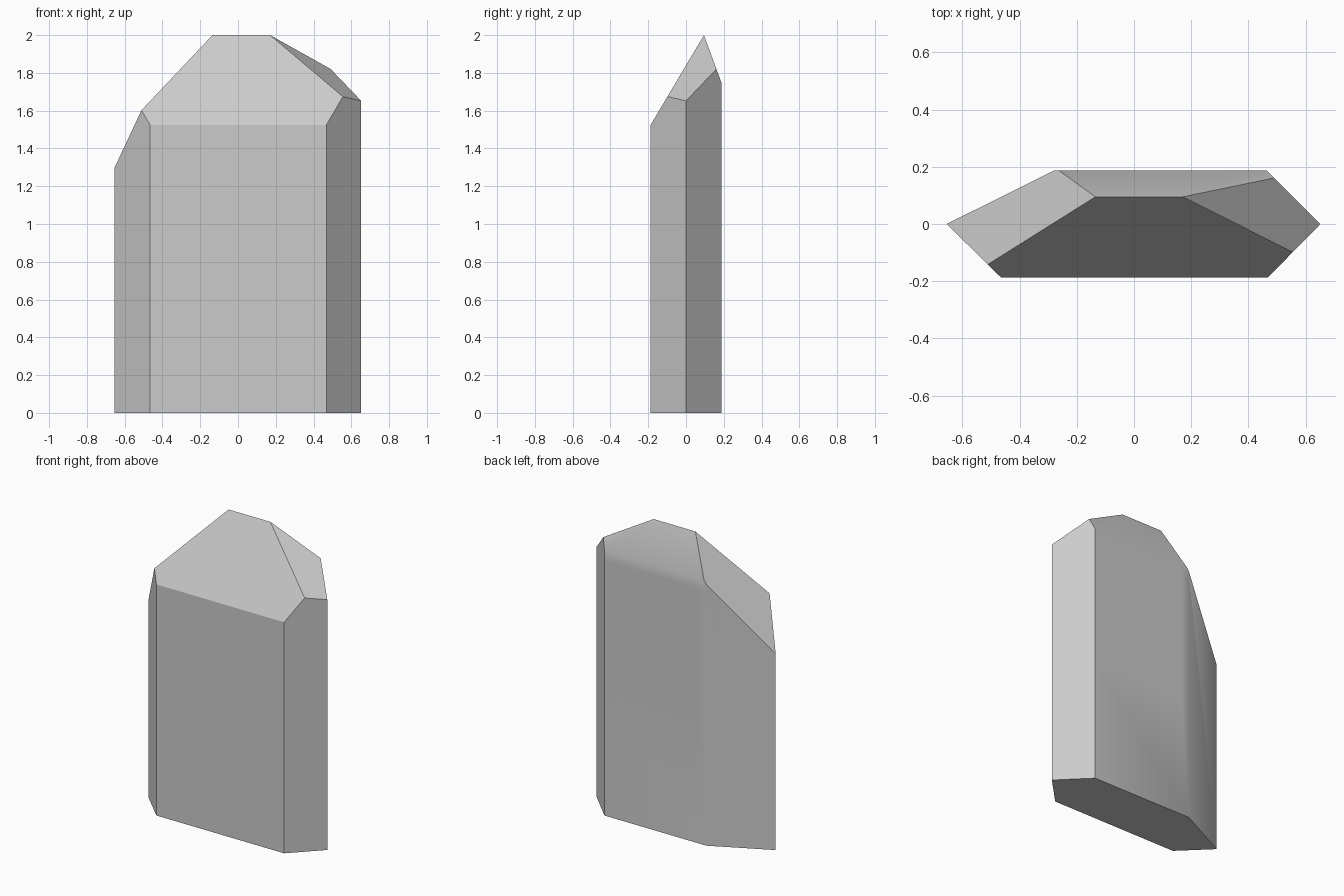
import bpy, bmesh, math
from mathutils import Vector

cube = bpy.data.objects.get("Cube")
if cube:
    bpy.data.objects.remove(cube, do_unlink=True)

# Grey stone material
stone = bpy.data.materials.new("grey stone")
stone.use_nodes = True
grey = (0.6, 0.6, 0.6, 1)
stone.diffuse_color = grey
stone.node_tree.nodes["Principled BSDF"].inputs["Base Color"].default_value = grey

# Six-sided column
outline = [(-0.655, 0), (-0.465, -0.187), (0.468, -0.187),
           (0.652, 0), (0.465, 0.187), (-0.28, 0.187)]
bm = bmesh.new()
base = bm.faces.new([bm.verts.new((x, y, 0)) for x, y in outline])
grown = bmesh.ops.extrude_face_region(bm, geom=[base])["geom"]
bmesh.ops.translate(bm, vec=(0, 0, 2.2),
                    verts=[v for v in grown if isinstance(v, bmesh.types.BMVert)])
bmesh.ops.recalc_face_normals(bm, faces=bm.faces)


def slice_top(a, b, c):
    """Cut away everything above the plane through three points and cap it."""
    a, b, c = Vector(a), Vector(b), Vector(c)
    normal = (b - a).cross(c - a).normalized()
    if normal.z < 0:
        normal.negate()
    cut = bmesh.ops.bisect_plane(bm, geom=bm.verts[:] + bm.edges[:] + bm.faces[:],
                                 plane_co=a, plane_no=normal, clear_outer=True)
    rim = [e for e in cut["geom_cut"] if isinstance(e, bmesh.types.BMEdge)]
    bmesh.ops.contextual_create(bm, geom=rim)


ridge_left, ridge_right = (-0.135, 0.095, 2), (0.17, 0.095, 2)
# Front slope, back slope, right facet, left facet
slice_top(ridge_left, ridge_right, (0, -0.187, 1.525))
slice_top(ridge_left, ridge_right, (0, 0.187, 1.75))
slice_top(ridge_right, (0.652, 0, 1.652), (0.555, -0.095, 1.676))
slice_top(ridge_left, (-0.655, 0, 1.295), (-0.51, -0.14, 1.603))
bmesh.ops.remove_doubles(bm, verts=bm.verts, dist=0.0005)
bmesh.ops.recalc_face_normals(bm, faces=bm.faces)


def support_cut(co, no, low):
    """Add an edge across the back face to keep its soft edges narrow."""
    faces = [f for f in bm.faces if f.normal.y > 0.98
             and f.calc_center_median().z > low]
    edges = {e for f in faces for e in f.edges}
    verts = {v for f in faces for v in f.verts}
    bmesh.ops.bisect_plane(bm, geom=list(verts) + list(edges) + faces,
                           plane_co=co, plane_no=no)


support_cut((0, 0, 0.85), (0, 0, 1), 0)
support_cut((0, 0, 1.68), (0, 0, 1), 0.9)
support_cut((-0.22, 0, 0), (1, 0, 0), 0.9)
bmesh.ops.recalc_face_normals(bm, faces=bm.faces)

mesh = bpy.data.meshes.new("crystal_column")
bm.to_mesh(mesh)
bm.free()
mesh.materials.append(stone)
crystal = bpy.data.objects.new("crystal_column", mesh)
bpy.context.collection.objects.link(crystal)

# Soft back edges, crisp everywhere else
bpy.ops.object.select_all(action="DESELECT")
crystal.select_set(True)
bpy.context.view_layer.objects.active = crystal
bpy.ops.object.shade_smooth_by_angle(angle=math.radians(29))
